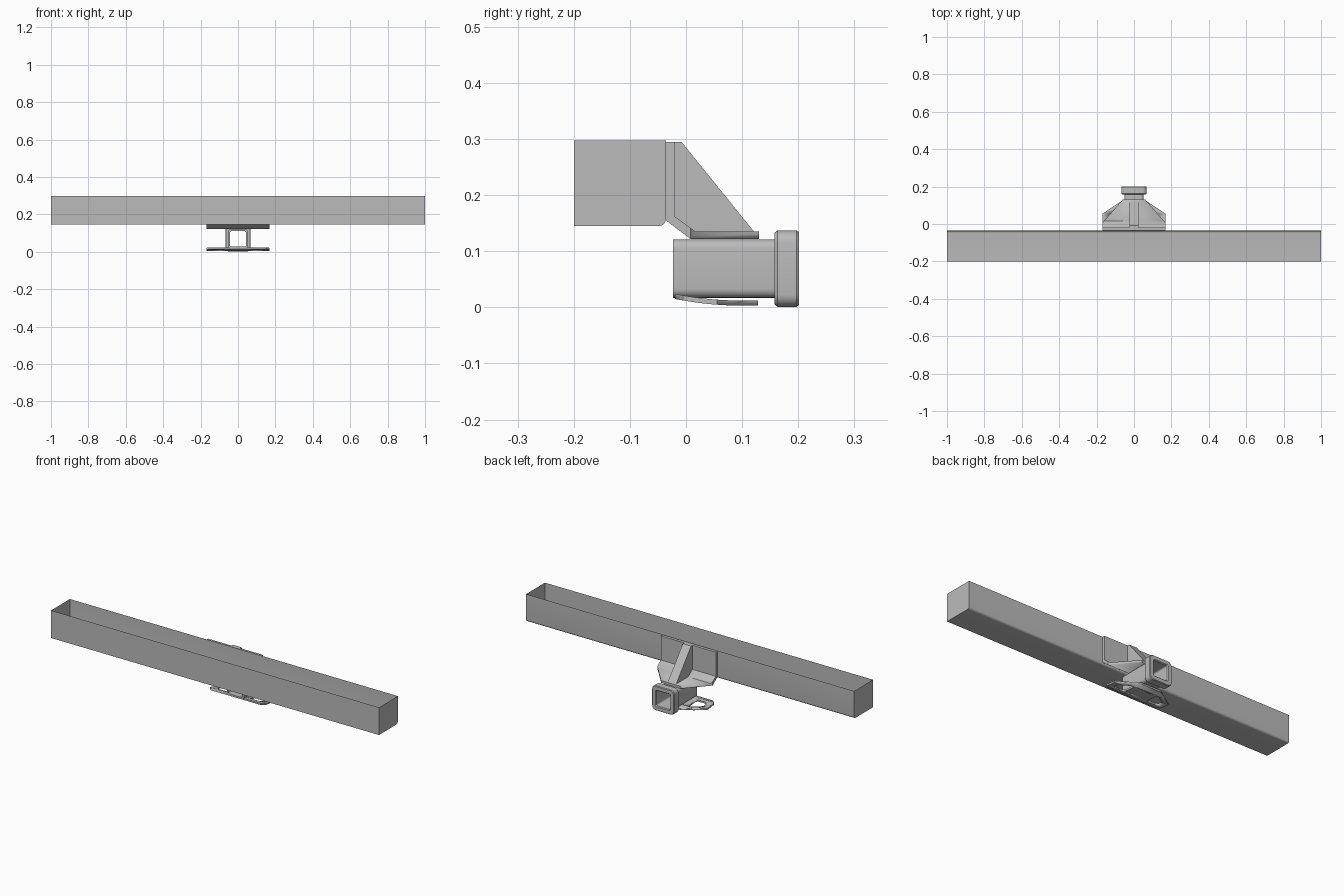
import bpy
import bmesh
import math

cube = bpy.data.objects.get("Cube")
if cube:
    bpy.data.objects.remove(cube)

steel = bpy.data.materials.new("plain grey steel")
steel.use_nodes = True
GREY = (0.5, 0.5, 0.5, 1)
steel.diffuse_color = GREY
steel.node_tree.nodes["Principled BSDF"].inputs["Base Color"].default_value = GREY


def finish(name, bm, closed=True):
    if closed:
        bmesh.ops.recalc_face_normals(bm, faces=bm.faces)
    mesh = bpy.data.meshes.new(name)
    bm.to_mesh(mesh)
    bm.free()
    mesh.materials.append(steel)
    mesh.shade_smooth()
    mesh.set_sharp_from_angle(angle=math.radians(30))
    obj = bpy.data.objects.new(name, mesh)
    bpy.context.collection.objects.link(obj)
    return obj


def prism(name, points, axis, lo, hi):
    """Extrude a (y, z) outline along x, or an (x, y) outline along z."""
    bm = bmesh.new()
    place = (lambda a, b, h: (h, a, b)) if axis == "x" else (lambda a, b, h: (a, b, h))
    bottom = [bm.verts.new(place(a, b, lo)) for a, b in points]
    top = [bm.verts.new(place(a, b, hi)) for a, b in points]
    bm.faces.new(bottom)
    bm.faces.new(top)
    for i in range(len(points)):
        j = (i + 1) % len(points)
        bm.faces.new((bottom[i], bottom[j], top[j], top[i]))
    return finish(name, bm)


def cut(obj, cutter, operation):
    """Apply a boolean and discard its cutter."""
    mod = obj.modifiers.new("cut", "BOOLEAN")
    mod.operation, mod.object, mod.solver = operation, cutter, "EXACT"
    graph = bpy.context.evaluated_depsgraph_get()
    mesh = bpy.data.meshes.new_from_object(obj.evaluated_get(graph))
    obj.modifiers.clear()
    obj.data = mesh
    bpy.data.objects.remove(cutter)


def mirrored(points):
    return points + [(-x, y) for x, y in reversed(points)]


# Open-topped sheet beam with end walls and one rounded lower edge
FRONT, BACK, LOW, HIGH, R = -0.2, -0.036, 0.145, 0.297, 0.012
section = [(FRONT, HIGH), (FRONT, LOW)]
for i in range(7):
    a = math.pi / 2 * i / 6
    section.append((BACK - R + R * math.sin(a), LOW + R - R * math.cos(a)))
section.append((BACK, HIGH))
bm = bmesh.new()
left = [bm.verts.new((1, y, z)) for y, z in section]
right = [bm.verts.new((-1, y, z)) for y, z in section]
for i in range(len(section) - 1):
    bm.faces.new((left[i], right[i], right[i + 1], left[i + 1]))
bm.faces.new(left)
bm.faces.new(right[::-1])
finish("cross_beam", bm, closed=False)

# Bent upper plate, trimmed to a tapered outline
upper = prism("upper_bracket_plate",
              [(-0.036, 0.295), (-0.036, 0.155), (0.008, 0.122), (0.13, 0.122),
               (0.13, 0.135), (0.017, 0.135), (-0.02, 0.162), (-0.02, 0.295)],
              "x", -0.168, 0.168)
cut(upper, prism("trim", mirrored([(0.2, -0.1), (0.2, 0.008), (0.168, 0.008), (0.06, 0.13),
                                   (0.06, 0.2)]), "z", 0, 0.5), "INTERSECT")

# Wedge rib joining the upright and flat parts of the bracket
prism("centre_rib", [(-0.021, 0.295), (-0.008, 0.295), (0.122, 0.134), (0.017, 0.134),
                     (-0.021, 0.161)], "x", -0.025, 0.025)

# Gently curved lower plate with a chain opening in each wing
curve = []
for i in range(13):
    y = -0.02 + 0.148 * i / 12
    curve.append((y, 0.003 + 0.012 * max(0, (0.1 - y) / 0.12) ** 2))
lower = prism("lower_chain_plate", curve + [(y, z + 0.009) for y, z in reversed(curve)],
              "x", -0.168, 0.168)
cut(lower, prism("trim", mirrored([(0.06, -0.1), (0.168, -0.005), (0.168, 0.055),
                                   (0.06, 0.128), (0.06, 0.2)]), "z", -0.1, 0.1), "INTERSECT")
opening = [(0.07, 0.018), (0.08, 0.008), (0.125, 0.008), (0.138, 0.02),
           (0.138, 0.042), (0.13, 0.052), (0.08, 0.085), (0.07, 0.08)]
for side in (1, -1):
    cut(lower, prism("opening", [(side * x, y) for x, y in opening], "z", -0.1, 0.1),
        "DIFFERENCE")

# Hollow square receiver tube with a thick rounded collar: (half width, corner radius, y)
rings = [(0.042, 0.008, -0.023), (0.052, 0.016, -0.023), (0.052, 0.016, 0.158),
         (0.064, 0.02, 0.158), (0.068, 0.022, 0.163), (0.068, 0.022, 0.197),
         (0.065, 0.02, 0.201), (0.046, 0.01, 0.201), (0.042, 0.008, 0.197)]
bm = bmesh.new()
loops = []
for half, radius, y in rings:
    loop = []
    for corner in range(4):
        mid = math.pi / 4 + corner * math.pi / 2
        cx = math.copysign(half - radius, math.cos(mid))
        cz = math.copysign(half - radius, math.sin(mid))
        for i in range(6):
            a = corner * math.pi / 2 + math.pi / 2 * i / 5
            loop.append(bm.verts.new((cx + radius * math.cos(a), y,
                                      0.069 + cz + radius * math.sin(a))))
    loops.append(loop)
for k, loop in enumerate(loops):
    following = loops[(k + 1) % len(loops)]
    for i in range(len(loop)):
        j = (i + 1) % len(loop)
        bm.faces.new((loop[i], loop[j], following[j], following[i]))
finish("receiver_tube", bm)
